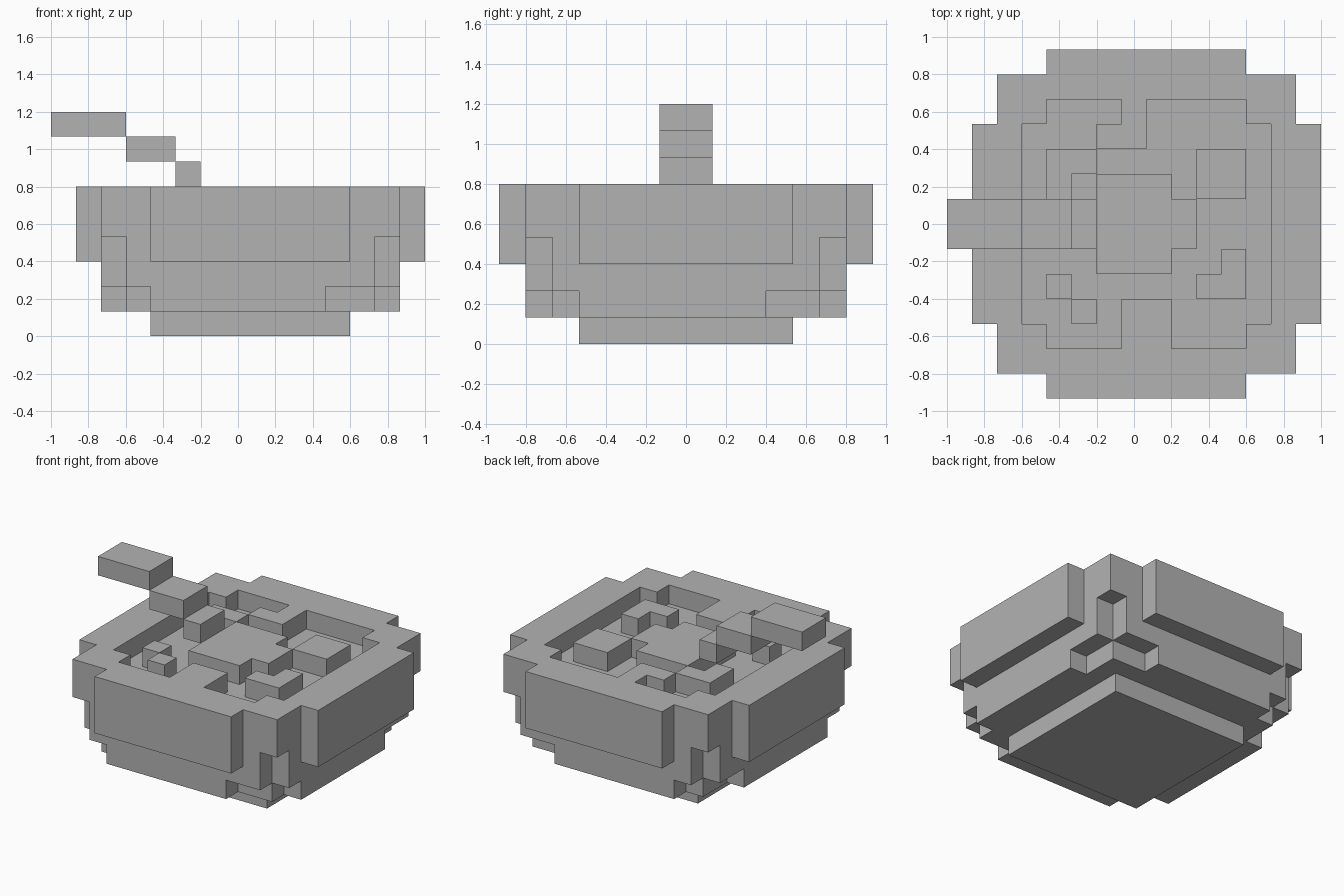
import bpy, bmesh

if "Cube" in bpy.data.objects:
    bpy.data.objects.remove(bpy.data.objects["Cube"])

U = 2 / 15          # one block
X_SHIFT = 0.5       # bowl centre sits half a block right of the origin

grey = bpy.data.materials.new("plain_grey")
grey.diffuse_color = (0.45, 0.45, 0.45, 1)
grey.use_nodes = True
grey.node_tree.nodes["Principled BSDF"].inputs["Base Color"].default_value = grey.diffuse_color


def cells(rects, z0, z1):
    """Block cells covered by rectangles (x0, x1, y0, y1) from layer z0 to z1."""
    return {(x, y, z) for x0, x1, y0, y1 in rects
            for x in range(x0, x1) for y in range(y0, y1) for z in range(z0, z1)}


def blocks(name, solid):
    """Make one object from the outer skin of a set of cells."""
    bm = bmesh.new()
    cache = {}

    def vert(p):
        if p not in cache:
            cache[p] = bm.verts.new(((p[0] + X_SHIFT) * U, p[1] * U, p[2] * U))
        return cache[p]

    for c in solid:
        for axis in range(3):
            u, v = (axis + 1) % 3, (axis + 2) % 3
            for side in (0, 1):
                n = list(c)
                n[axis] += 2 * side - 1
                if tuple(n) in solid:
                    continue
                quad = []
                for du, dv in ((0, 0), (1, 0), (1, 1), (0, 1)):
                    p = list(c)
                    p[axis] += side
                    p[u] += du
                    p[v] += dv
                    quad.append(vert(tuple(p)))
                bm.faces.new(quad if side else quad[::-1])
    bmesh.ops.dissolve_limit(bm, angle_limit=0.01, verts=bm.verts[:], edges=bm.edges[:])
    mesh = bpy.data.meshes.new(name)
    bm.to_mesh(mesh)
    bm.free()
    mesh.materials.append(grey)
    obj = bpy.data.objects.new(name, mesh)
    bpy.context.collection.objects.link(obj)
    return obj


def rect(a, b):
    return (-a, a, -b, b)


# Bowl: foot, stepped underside, wide rim, hollowed at the top
cross = [rect(7, 4), rect(4, 7)]
opening = [rect(5, 4), rect(4, 5)]
bowl = cells([rect(4, 4)], 0, 1)
bowl |= cells([(-6, 6, -4, 3), (-4, 3, -6, 6), rect(5, 5)], 1, 2)
bowl |= cells([rect(6, 5), rect(5, 6)], 2, 4)
bowl |= cells(cross, 3, 6) | cells([rect(6, 6)], 4, 6)
bowl -= cells(opening, 4, 6)
blocks("bowl", bowl)

# Liquid filling
blocks("soup", cells(opening, 4, 5))

# Pieces floating on the soup
toppings = {
    "back_topping": [(-1, 0, 3, 5), (-2, -1, 3, 4)],
    "front_topping": [(-1, 1, -5, -3)],
    "right_topping": [(2, 4, 1, 3)],
    "front_right_topping": [(2, 4, -3, -2), (3, 4, -2, -1)],
    "back_left_topping": [(-4, -3, 1, 3), (-3, -2, 2, 3)],
    "front_left_crumb": [(-4, -3, -3, -2)],
    "front_left_crumb_2": [(-3, -2, -4, -3)],
}
for name, rects in toppings.items():
    blocks(name, cells(rects, 5, 6))

# Spoon: scoop in the soup and a stepped handle
blocks("spoon_scoop", cells([(-2, 1, -2, 2), (1, 2, -1, 1)], 5, 6))
for i, (x0, x1) in enumerate([(-3, -2), (-5, -3), (-8, -5)]):
    blocks(f"spoon_handle_{i + 1}", cells([(x0, x1, -1, 1)], 6 + i, 7 + i))
